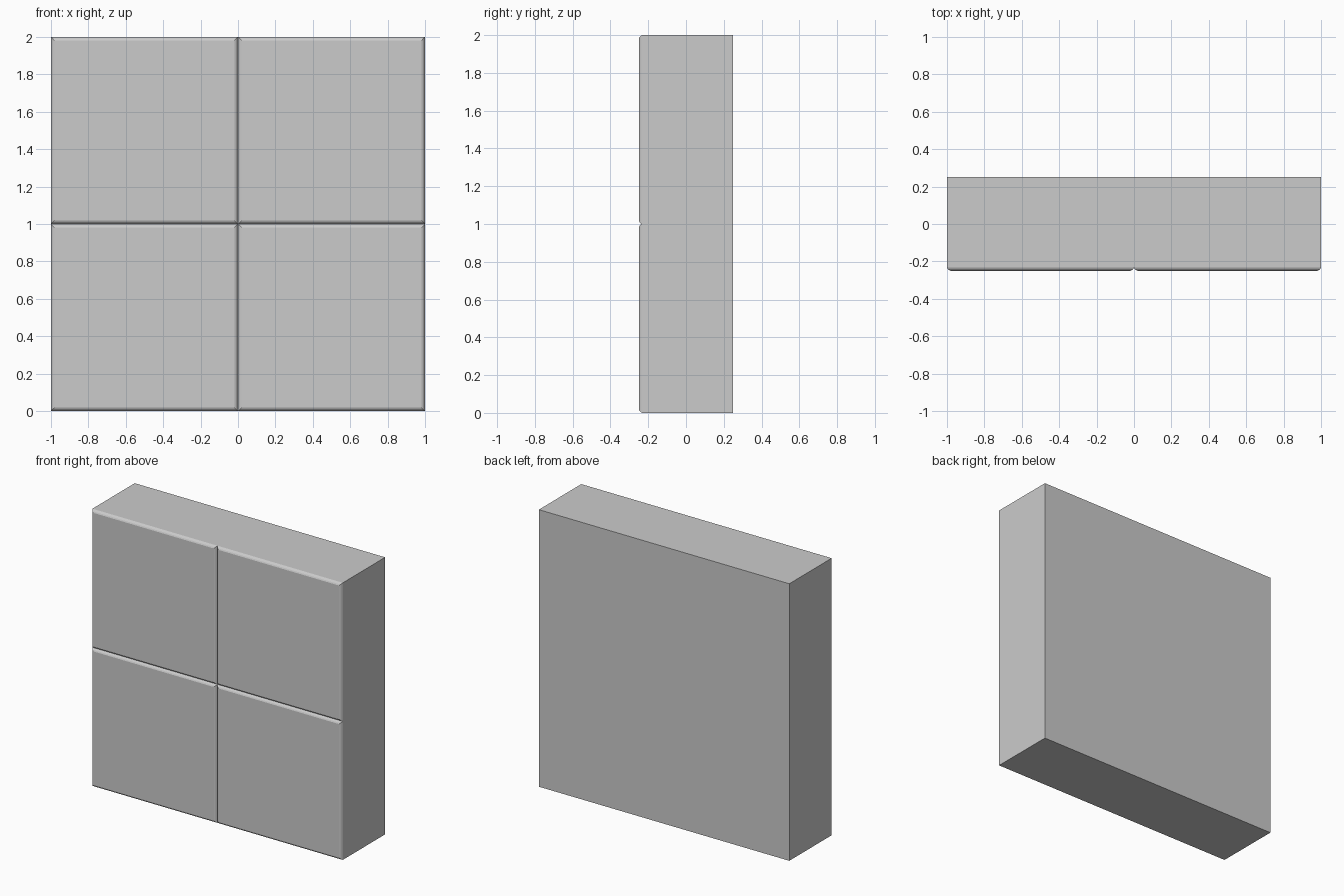
import bpy, bmesh
from mathutils import Matrix, Vector

if "Cube" in bpy.data.objects:
    bpy.data.objects.remove(bpy.data.objects["Cube"])

FRONT = -0.232  # groove bottom; panels rise from here to y = -0.25

# Solid wall block
bm = bmesh.new()
depth = 0.25 - FRONT
bmesh.ops.create_cube(bm, size=1.0, matrix=Matrix.Translation((0, (0.25 + FRONT) / 2, 1))
                      @ Matrix.Diagonal((2, depth, 2, 1)))

# Split into a two by two arrangement of blocks
for normal in (Vector((1, 0, 0)), Vector((0, 0, 1))):
    bmesh.ops.bisect_plane(bm, geom=bm.verts[:] + bm.edges[:] + bm.faces[:],
                           plane_co=(0, 0, 1), plane_no=normal)

# Raise each front panel with a softly rounded rim
bm.normal_update()
panels = [f for f in bm.faces if f.normal.y < -0.9]
for inset, rise in ((0.004, 0.008), (0.006, 0.006), (0.008, 0.004)):
    bmesh.ops.inset_individual(bm, faces=panels, thickness=inset, depth=0.0,
                               use_even_offset=True)
    for v in {v for f in panels for v in f.verts}:
        v.co.y -= rise

bmesh.ops.recalc_face_normals(bm, faces=bm.faces)
mesh = bpy.data.meshes.new("panelled_wall_block")
bm.to_mesh(mesh)
bm.free()
obj = bpy.data.objects.new("panelled_wall_block", mesh)
bpy.context.collection.objects.link(obj)
